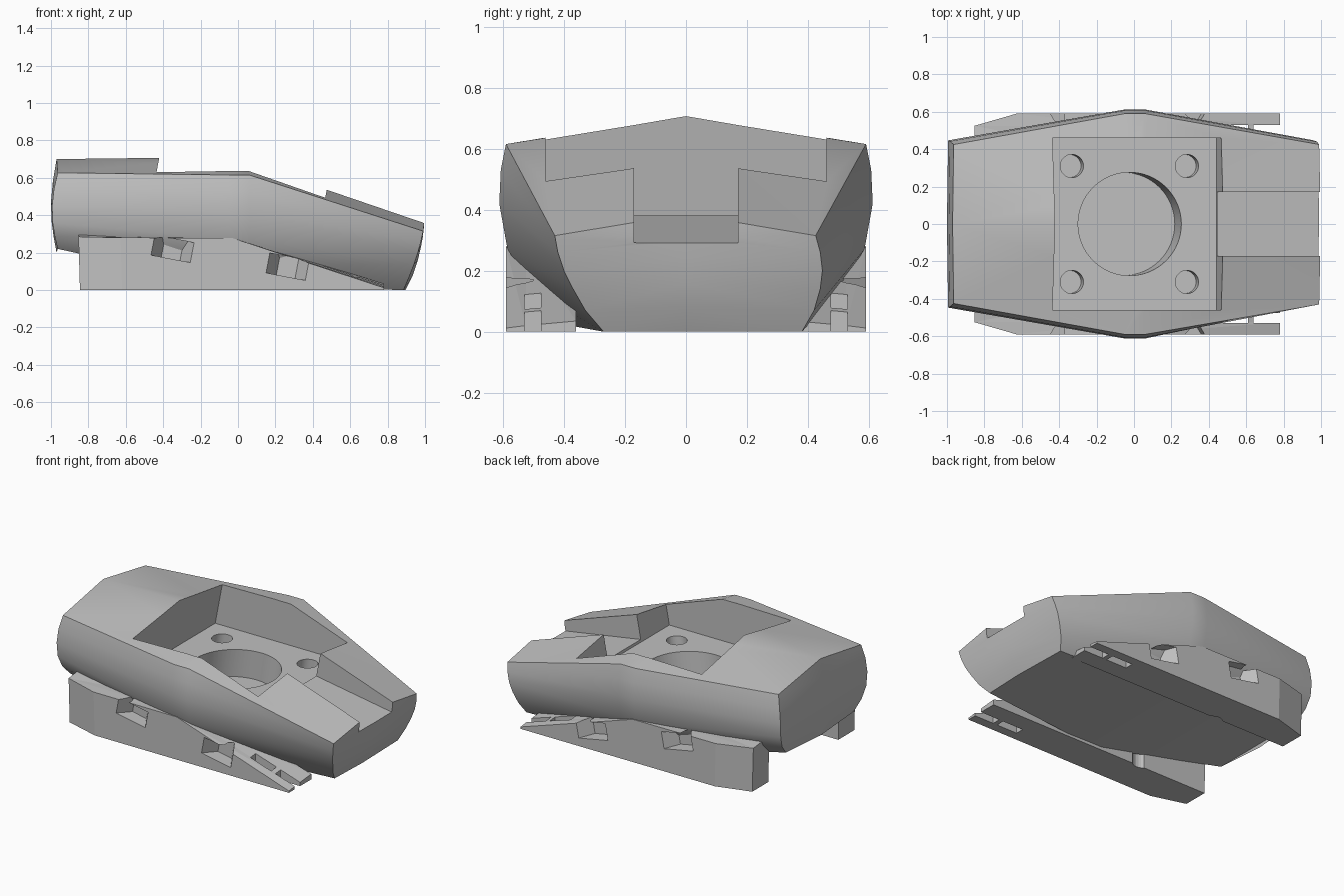
import bpy, bmesh, math

cube = bpy.data.objects.get("Cube")
if cube:
    bpy.data.objects.remove(cube, do_unlink=True)

GREY = (0.53, 0.53, 0.53, 1)
mat = bpy.data.materials.new("plain grey")
mat.use_nodes = True
mat.diffuse_color = GREY
mat.node_tree.nodes["Principled BSDF"].inputs["Base Color"].default_value = GREY


def loft(name, rings, ridge=None):
    """Skin closed rings; caps are flat, or a keel and a roof ridge for the ten-sided hull."""
    bm = bmesh.new()
    rows = [[bm.verts.new(p) for p in ring] for ring in rings]
    n = len(rows[0])
    for a, b in zip(rows, rows[1:]):
        for i in range(n):
            j = (i + 1) % n
            bm.faces.new((a[i], a[j], b[j], b[i]))
    low, top = rows[0], rows[-1]
    if ridge:
        spine = [top[0]] + [bm.verts.new(p) for p in ridge] + [top[5]]
        for i in range(3):
            bm.faces.new((top[i + 1], top[i + 2], spine[i + 1], spine[i]))
            bm.faces.new((spine[i], spine[i + 1], top[8 - i], top[9 - i]))
            bm.faces.new((low[i + 1], low[9 - i], low[8 - i], low[i + 2]))
        bm.faces.new((low[0], low[9], low[1]))
        bm.faces.new((low[4], low[6], low[5]))
    else:
        bm.faces.new(low[::-1])
        bm.faces.new(top)
    bmesh.ops.triangulate(bm, faces=[f for f in bm.faces if len(f.verts) == 4])
    bmesh.ops.recalc_face_normals(bm, faces=bm.faces)
    me = bpy.data.meshes.new(name)
    bm.to_mesh(me)
    bm.free()
    me.materials.append(mat)
    ob = bpy.data.objects.new(name, me)
    bpy.context.collection.objects.link(ob)
    return ob


LEAN = 0.19


def prism(name, outline, z0, z1, lean=LEAN):
    """Upright prism whose walls lean forward with height."""
    return loft(name, [[(x + lean * (z - z0), y, z) for x, y in outline] for z in (z0, z1)])


def disc(cx, cy, r, n=48):
    return [(cx + r * math.cos(2 * math.pi * i / n), cy + r * math.sin(2 * math.pi * i / n))
            for i in range(n)]


def cut(target, cutters):
    for c in cutters:
        m = target.modifiers.new("cut", 'BOOLEAN')
        m.operation, m.solver, m.object = 'DIFFERENCE', 'EXACT', c
    dg = bpy.context.evaluated_depsgraph_get()
    me = bpy.data.meshes.new_from_object(target.evaluated_get(dg))
    target.modifiers.clear()
    target.data = me
    for c in cutters:
        bpy.data.objects.remove(c, do_unlink=True)


def smooth(ob, angle):
    bpy.ops.object.select_all(action='DESELECT')
    ob.select_set(True)
    bpy.context.view_layer.objects.active = ob
    bpy.ops.object.shade_smooth_by_angle(angle=math.radians(angle))


# Hull: outlines stacked from underside to rim (levels bottom to top)
tail = [(-.97, .20), (-.985, .28), (-.997, .37), (-1, .47), (-.99, .58), (-.97, .70)]
rear = [(.35, .22), (.41, .285), (.44, .36), (.447, .45), (.442, .54), (.425, .627)]
mid = [(.38, .02), (.50, .13), (.585, .27), (.612, .42), (.607, .53), (.59, .615)]
tip = [(.895, 0), (.935, .08), (.962, .16), (.98, .24), (.993, .31), (.999, .386)]
nose = [(.885, 0), (.915, .07), (.942, .14), (.962, .20), (.978, .26), (.99, .315)]
nose_left = [.38, .42, .44, .447, .44, .425]
nose_right = [.27, .33, .37, .40, .42, .43]
rings = []
for (tx, tz), (ry, rz), (my, mz), (px, pz), (nx, nz), nl, nr in zip(
        tail, rear, mid, tip, nose, nose_left, nose_right):
    rx = tx + .006
    rings.append([(tx, 0, tz), (rx, -ry, rz), (-.05, -my, mz), (.06, -my, mz), (nx, -nr, nz),
                  (px, 0, pz), (nx, nl, nz), (.06, my, mz), (-.05, my, mz), (rx, ry, rz)])
hull = loft("hull", rings, [(-.05, 0, .711), (.06, 0, .707)])

# Recess, nose slot, round well and four bolt holes
FLOOR = .365
W, S = .46, .17
cutters = [
    prism("recess_cutter", [(-.486, -W), (.442, -W), (.442, W), (-.486, W)], FLOOR, .9),
    loft("slot_cutter", [[(.42, y, .9), (.42, y, .385), (1.1, y, .273), (1.1, y, .9)] for y in (-S, S)]),
    prism("well_cutter", disc(-.058, 0, .276, 64), .18, FLOOR + .02),
]
for x in (-.345, .27):
    for y in (-.31, .31):
        cutters.append(prism("bolt_cutter", disc(x, y, .062, 32), FLOOR - .07, FLOOR + .02))
cut(hull, cutters)
smooth(hull, 25)


def side_skirt(name, s):
    def ring(y, back, back_z, tip_z):
        return [(back, s * y, 0), (.78, s * y, 0), (.78, s * y, tip_z),
                (-.03, s * y, .278), (back - .008, s * y, back_z)]
    skirt = loft(name, [ring(.36, -.845, .305, .035), ring(.525, -.845, .285, .02), ring(.59, -.62, .28, .012)])
    # Bolt clearance notch in the inner edge
    tools = [prism("notch_cutter", disc(-.335, s * .32, .06, 24), -.1, .2, 0)]
    # Tapered, tilted side windows
    for cx, cz in ((-.35, .22), (.265, .125)):
        sections = []
        for y, h in ((.50, .05), (.59, .105), (.62, .123)):
            sections.append([(cx + u * h + .01 * v, s * y, cz + v * .053 - u * h * LEAN)
                             for u, v in ((-1, -1), (1, -1), (1, 1), (-1, 1))])
        tools.append(loft("window_cutter", sections))
    # Strap slots near the tip; the front one is open-ended
    for x0, x1 in ((.46, .61), (.64, .9)):
        tools.append(prism("strap_cutter", [(x0, s * .475), (x1, s * .475), (x1, s * .53), (x0, s * .53)],
                           -.1, .3, 0))
    cut(skirt, tools)


side_skirt("left_skirt", 1)
side_skirt("right_skirt", -1)
